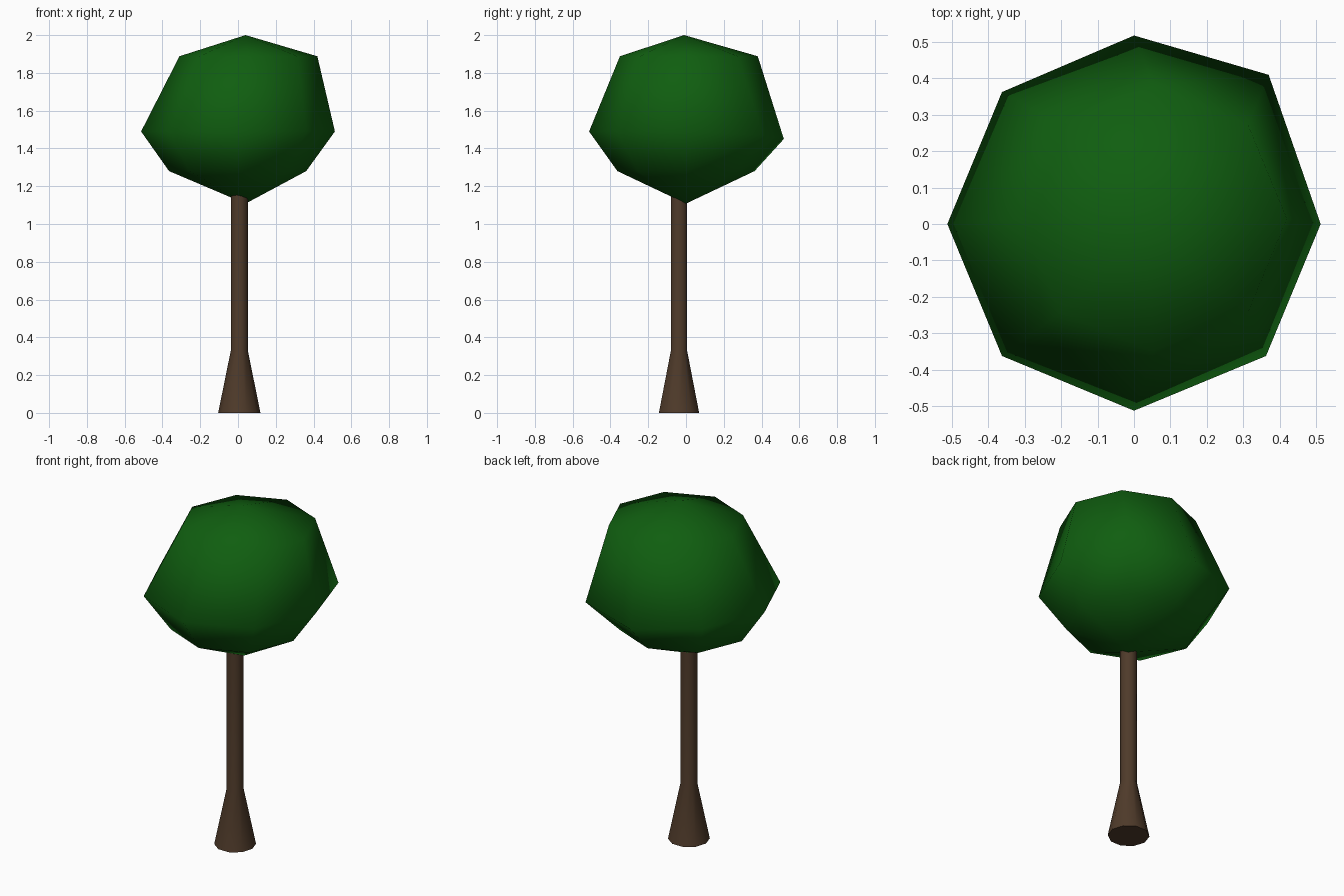
import bpy, bmesh, math

if "Cube" in bpy.data.objects:
    bpy.data.objects.remove(bpy.data.objects["Cube"])


def material(name, rgb):
    m = bpy.data.materials.new(name)
    m.diffuse_color = (*rgb, 1)
    m.use_nodes = True
    m.node_tree.nodes["Principled BSDF"].inputs["Base Color"].default_value = m.diffuse_color
    return m


def add_ring(bm, n, cx, cy, r, z):
    return [bm.verts.new((cx + r * math.cos(2 * math.pi * i / n),
                          cy + r * math.sin(2 * math.pi * i / n), z)) for i in range(n)]


def bridge(bm, lower, upper):
    n = len(lower)
    for i in range(n):
        j = (i + 1) % n
        bm.faces.new((lower[i], lower[j], upper[j], upper[i])).smooth = True


def finish(bm, name, mat):
    bmesh.ops.recalc_face_normals(bm, faces=bm.faces)
    mesh = bpy.data.meshes.new(name)
    bm.to_mesh(mesh)
    bm.free()
    mesh.materials.append(mat)
    obj = bpy.data.objects.new(name, mesh)
    bpy.context.collection.objects.link(obj)
    return obj


bark = material("bark brown", (0.078, 0.043, 0.023))
leaf = material("leaf green", (0.005, 0.112, 0.005))

# Trunk: ten-sided shaft with a flared foot
bm = bmesh.new()
rings = [add_ring(bm, 10, 0.007, -0.037, r, z)
         for r, z in ((0.112, 0), (0.045, 0.33), (0.045, 1.16))]
for a, b in zip(rings, rings[1:]):
    bridge(bm, a, b)
bm.faces.new(rings[0][::-1])
bm.faces.new(rings[-1])
finish(bm, "trunk", bark)

# Crown: coarse eight-sided ball with a sagging middle and a shifted top
bm = bmesh.new()
low = add_ring(bm, 8, -0.002, 0, 0.363, 1.28)
mid = add_ring(bm, 8, 0, 0, 0.513, 1.49)
top = add_ring(bm, 8, 0.055, 0.015, 0.365, 1.888)
mid[1].co = (0.37, 0.41, 1.47)
mid[2].co = (0, 0.518, 1.45)
bridge(bm, low, mid)
bridge(bm, mid, top)
for ring, tip in ((low, (0.04, 0, 1.108)), (top, (0.04, -0.01, 2.0))):
    pole = bm.verts.new(tip)
    for i in range(8):
        bm.faces.new((ring[i], ring[(i + 1) % 8], pole)).smooth = True
finish(bm, "crown", leaf)
